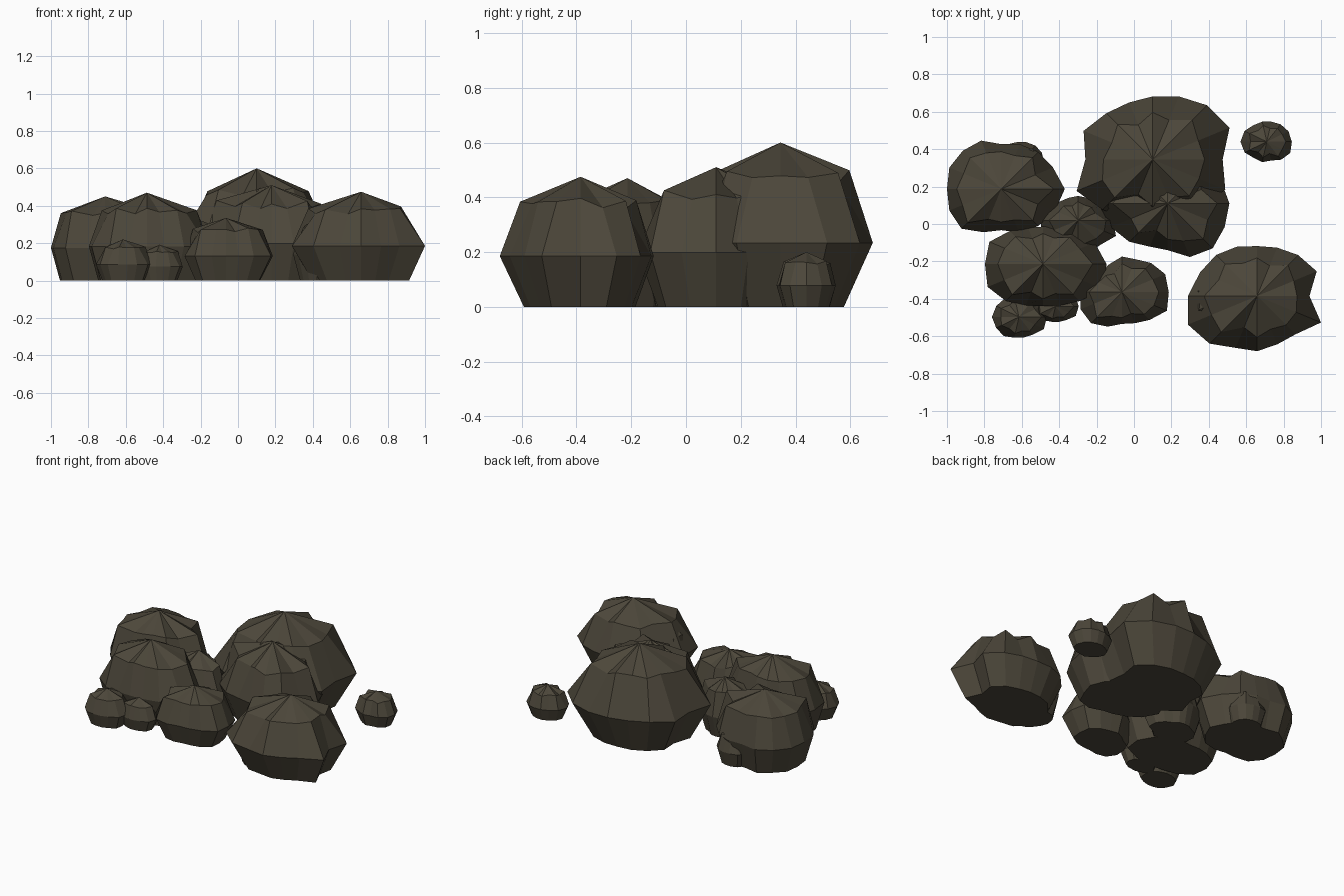
import bpy, bmesh, math, random

random.seed(7)

stone = bpy.data.materials.new("dark_brown_stone")
stone.diffuse_color = (0.072, 0.062, 0.042, 1)


def rock(name, x, y, height, radii, mid=0.39, top=0.81, base=0.75):
    """Faceted boulder: flat base, wide middle ring, creased shoulder ring, peak.
    radii are the middle-ring radii, counter-clockwise from +x."""
    n = len(radii)
    bm = bmesh.new()
    rings = [[], [], []]
    for i, r in enumerate(radii):
        a = 2 * math.pi * i / n
        # every second shoulder point is pulled in, making folds down from the peak
        fold = top * (random.uniform(0.76, 0.88) if i % 2 else random.uniform(0.94, 1.01))
        lift = random.uniform(0.75, 0.82) if i % 2 else random.uniform(0.79, 0.84)
        levels = ((base * random.uniform(0.96, 1.03), 0), (1, mid), (fold, lift))
        for ring, (scale, z) in zip(rings, levels):
            d = r * scale
            ring.append(bm.verts.new((x + d * math.cos(a), y + d * math.sin(a), height * z)))
    peak = bm.verts.new((x, y, height))
    foot = bm.verts.new((x, y, 0))
    for i in range(n):
        j = (i + 1) % n
        for low, high in zip(rings, rings[1:]):
            bm.faces.new((low[i], low[j], high[j], high[i]))
        bm.faces.new((rings[2][i], rings[2][j], peak))
        bm.faces.new((rings[0][j], rings[0][i], foot))
    mesh = bpy.data.meshes.new(name)
    bm.to_mesh(mesh)
    bm.free()
    mesh.materials.append(stone)
    obj = bpy.data.objects.new(name, mesh)
    bpy.context.collection.objects.link(obj)


def pebble(name, x, y, height, rx, ry):
    """Small boulder with a slightly uneven oval outline."""
    radii = []
    for i in range(14):
        a = 2 * math.pi * i / 14
        r = rx * ry / math.hypot(ry * math.cos(a), rx * math.sin(a))
        radii.append(r * random.uniform(0.95, 1.07))
    rock(name, x, y, height, radii, base=0.78)


# Large boulders
rock("tall_back_rock", 0.10, 0.345, 0.60,
     [0.374, 0.445, 0.41, 0.365, 0.337, 0.33, 0.35, 0.40,
      0.36, 0.44, 0.38, 0.34, 0.33, 0.34, 0.36, 0.42], top=0.77, base=0.71)
rock("middle_rock", 0.18, 0.11, 0.51,
     [0.33, 0.31, 0.30, 0.30, 0.30, 0.30, 0.31, 0.34,
      0.37, 0.33, 0.29, 0.25, 0.25, 0.31, 0.34, 0.33])
rock("right_rock", 0.658, -0.385, 0.475,
     [0.28, 0.345, 0.31, 0.28, 0.267, 0.285, 0.31, 0.33,
      0.37, 0.40, 0.36, 0.30, 0.295, 0.28, 0.29, 0.37], top=0.79, base=0.73)
rock("left_back_rock", -0.71, 0.187, 0.45,
     [0.34, 0.30, 0.28, 0.26, 0.24, 0.28, 0.29, 0.30,
      0.29, 0.30, 0.30, 0.25, 0.22, 0.25, 0.28, 0.31], top=0.85, base=0.82)
rock("left_front_rock", -0.487, -0.214, 0.47,
     [0.34, 0.30, 0.25, 0.22, 0.20, 0.21, 0.25, 0.31,
      0.31, 0.32, 0.28, 0.24, 0.225, 0.24, 0.28, 0.35], top=0.82, base=0.82)

# Medium boulders
rock("front_rock", -0.064, -0.364, 0.335,
     [0.25, 0.25, 0.22, 0.19, 0.19, 0.165, 0.16, 0.20,
      0.22, 0.24, 0.235, 0.20, 0.17, 0.18, 0.21, 0.26], top=0.82)
rock("gap_rock", -0.30, 0.02, 0.36,
     [0.19, 0.16, 0.13, 0.13, 0.13, 0.13, 0.14, 0.17,
      0.20, 0.21, 0.19, 0.18, 0.18, 0.18, 0.18, 0.22])

# Small boulders
pebble("right_inner_rock", 0.45, -0.41, 0.36, 0.15, 0.15)
pebble("front_left_pebble", -0.615, -0.497, 0.22, 0.15, 0.115)
pebble("front_left_small_pebble", -0.42, -0.44, 0.19, 0.13, 0.08)
pebble("back_right_pebble", 0.71, 0.44, 0.20, 0.14, 0.105)
pebble("back_left_pebble", -0.60, 0.33, 0.24, 0.12, 0.115)
